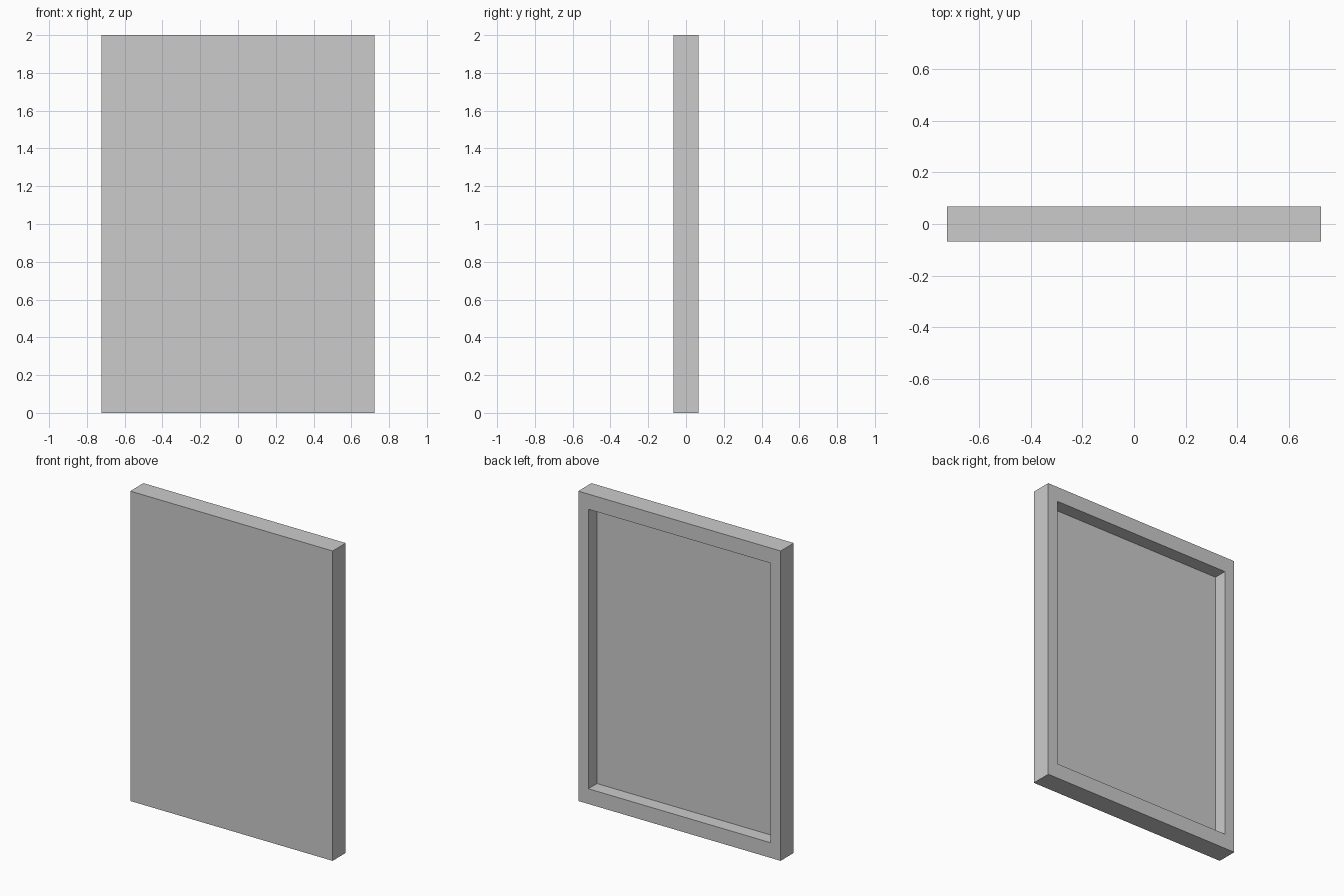
import bpy, bmesh
from mathutils import Vector

if "Cube" in bpy.data.objects:
    bpy.data.objects.remove(bpy.data.objects["Cube"])

W, D, H = 1.445, 0.134, 2.0
BORDER_X, BORDER_Z, RECESS = 0.072, 0.098, 0.088

bm = bmesh.new()

# Solid slab standing on the ground
bmesh.ops.create_cube(bm, size=1)
for v in bm.verts:
    v.co = Vector((v.co.x * W, v.co.y * D, (v.co.z + 0.5) * H))

# Rim around the back face
back = max(bm.faces, key=lambda f: f.calc_center_median().y)
bmesh.ops.inset_individual(bm, faces=[back], thickness=0.05)
for v in back.verts:
    v.co.x = (W / 2 - BORDER_X) * (1 if v.co.x > 0 else -1)
    v.co.z = H / 2 + (H / 2 - BORDER_Z) * (1 if v.co.z > H / 2 else -1)

# Recess sunk into the back
floor = bmesh.ops.extrude_discrete_faces(bm, faces=[back])["faces"][0]
bmesh.ops.translate(bm, verts=floor.verts, vec=(0, -RECESS, 0))
bmesh.ops.recalc_face_normals(bm, faces=bm.faces)

mesh = bpy.data.meshes.new("recessed_panel")
bm.to_mesh(mesh)
bm.free()
bpy.context.collection.objects.link(bpy.data.objects.new("recessed_panel", mesh))
